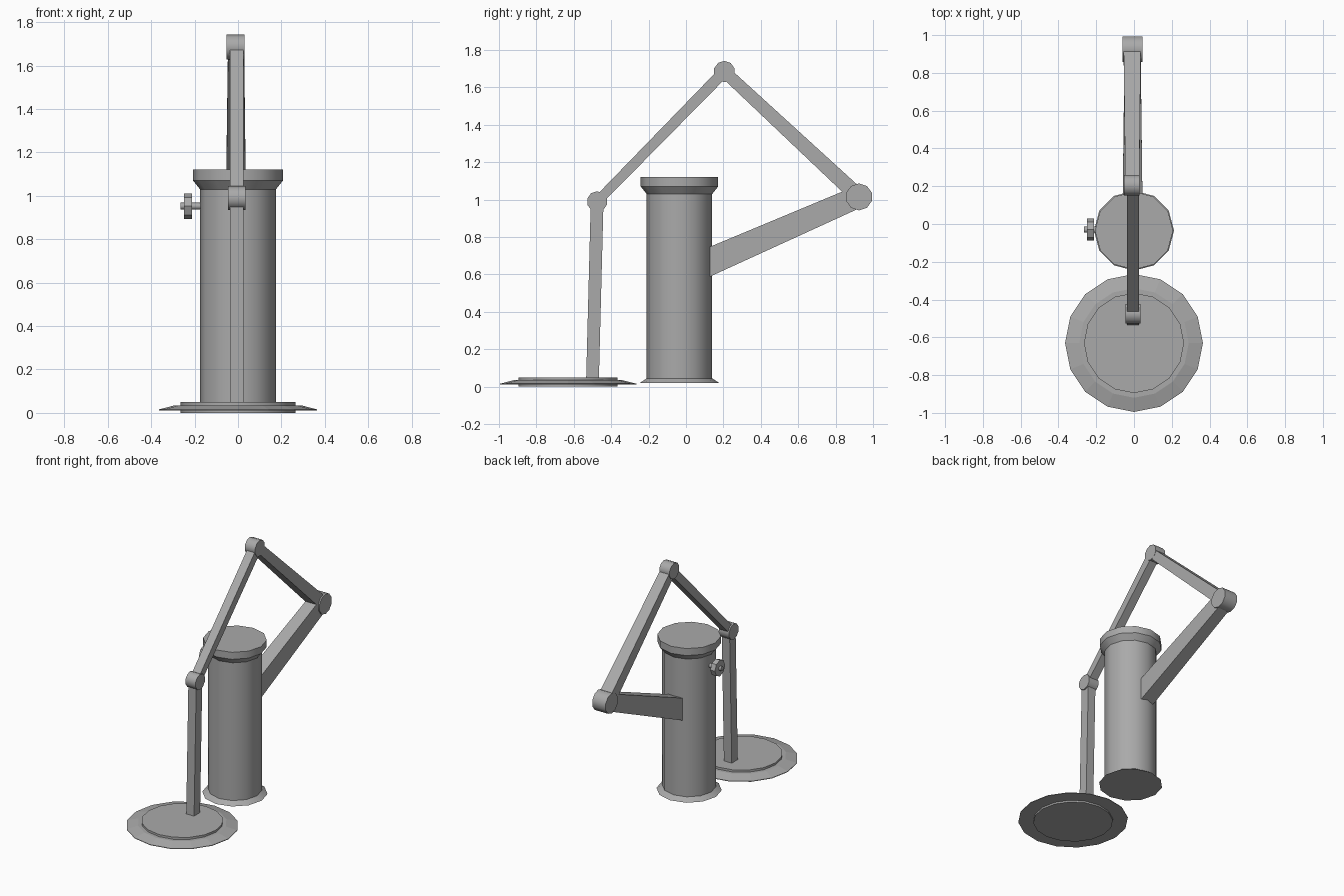
import bpy, bmesh, math
from mathutils import Matrix, Vector

if "Cube" in bpy.data.objects:
    bpy.data.objects.remove(bpy.data.objects["Cube"])

gray = bpy.data.materials.new("plain gray")
gray.diffuse_color = (0.4, 0.4, 0.4, 1)
gray.use_nodes = True
gray.node_tree.nodes["Principled BSDF"].inputs["Base Color"].default_value = gray.diffuse_color


def finish(name, bm, smooth=None):
    bmesh.ops.recalc_face_normals(bm, faces=bm.faces)
    me = bpy.data.meshes.new(name)
    bm.to_mesh(me)
    bm.free()
    ob = bpy.data.objects.new(name, me)
    bpy.context.collection.objects.link(ob)
    me.materials.append(gray)
    if smooth:
        bpy.ops.object.select_all(action='DESELECT')
        ob.select_set(True)
        bpy.context.view_layer.objects.active = ob
        bpy.ops.object.shade_smooth_by_angle(angle=math.radians(smooth))
    return ob


def lathe(name, profile, sides, matrix, smooth=None):
    """Closed solid turned around local z from (radius, height) points."""
    bm = bmesh.new()
    rings = [[bm.verts.new((r * math.cos(2 * math.pi * i / sides),
                            r * math.sin(2 * math.pi * i / sides), h))
              for i in range(sides)] for r, h in profile]
    for a, b in zip(rings, rings[1:]):
        for i in range(sides):
            j = (i + 1) % sides
            bm.faces.new((a[i], a[j], b[j], b[i]))
    bm.faces.new(rings[0][::-1])
    bm.faces.new(rings[-1])
    bm.transform(matrix)
    return finish(name, bm, smooth)


def beam(name, quad, x_start, x_end):
    """Tapered bar: quad holds (y, z) for start top/bottom, end bottom/top."""
    bm = bmesh.new()
    spans = (x_start, x_start, x_end, x_end)
    left, right = [[bm.verts.new((s[k], y, z)) for (y, z), s in zip(quad, spans)]
                   for k in (0, 1)]
    bm.faces.new(left)
    bm.faces.new(right)
    for i in range(4):
        j = (i + 1) % 4
        bm.faces.new((left[i], left[j], right[j], right[i]))
    return finish(name, bm)


def strut(name, start, end, w_start, w_end, x_start, x_end):
    """Beam whose ends are square to its own direction."""
    a, b = Vector(start), Vector(end)
    d = (b - a).normalized()
    n = Vector((-d.y, d.x))
    quad = [a + n * w_start, a - n * w_start, b - n * w_end, b + n * w_end]
    beam(name, [tuple(p) for p in quad], x_start, x_end)


def across(x, y, z):
    """Place a lathe with its axis along x."""
    return Matrix.Translation((x, y, z)) @ Matrix.Rotation(math.pi / 2, 4, 'Y')


# Main column with flared base and cap
lathe("column", [(0.212, 0.02), (0.175, 0.045), (0.175, 1.03), (0.207, 1.07),
                 (0.207, 1.12)], 12, Matrix.Translation((0, -0.035, 0)), 35)

# Round foot: raised disc in a sloping rim
foot = Matrix.Translation((0, -0.63, 0))
lathe("foot_disc", [(0.265, 0.0), (0.265, 0.05)], 16, foot, 30)
lathe("foot_rim", [(0.365, 0.012), (0.365, 0.016), (0.29, 0.035)], 16, foot)

# Hinge pins: name, y, z, radius, x range
for name, y, z, r, x0, x1 in (("lower_hinge", -0.475, 0.99, 0.055, -0.046, 0.034),
                              ("upper_hinge", 0.205, 1.685, 0.057, -0.052, 0.03),
                              ("rear_hinge", 0.925, 1.015, 0.072, -0.06, 0.045)):
    lathe(name, [(r, 0), (r, x1 - x0)], 10, across(x0, y, z), 40)

# Linked arms
strut("foot_arm", (-0.50, 0.03), (-0.475, 0.99), 0.034, 0.034,
      (-0.036, 0.026), (-0.036, 0.026))
strut("front_arm", (-0.475, 0.99), (0.205, 1.685), 0.026, 0.03,
      (-0.036, 0.026), (-0.036, 0.026))
strut("rear_arm", (0.205, 1.685), (0.925, 1.015), 0.032, 0.042,
      (-0.046, 0.028), (-0.055, 0.036))
beam("support_arm", [(0.12, 0.745), (0.12, 0.585), (0.94, 0.96), (0.90, 1.07)],
     (-0.06, 0.045), (-0.05, 0.035))

# Side knob on a short stem
lathe("knob_stem", [(0.016, 0), (0.016, 0.11)], 8, across(-0.265, -0.03, 0.952), 50)
lathe("knob", [(0.058, 0), (0.058, 0.036)], 8, across(-0.248, -0.03, 0.952))
